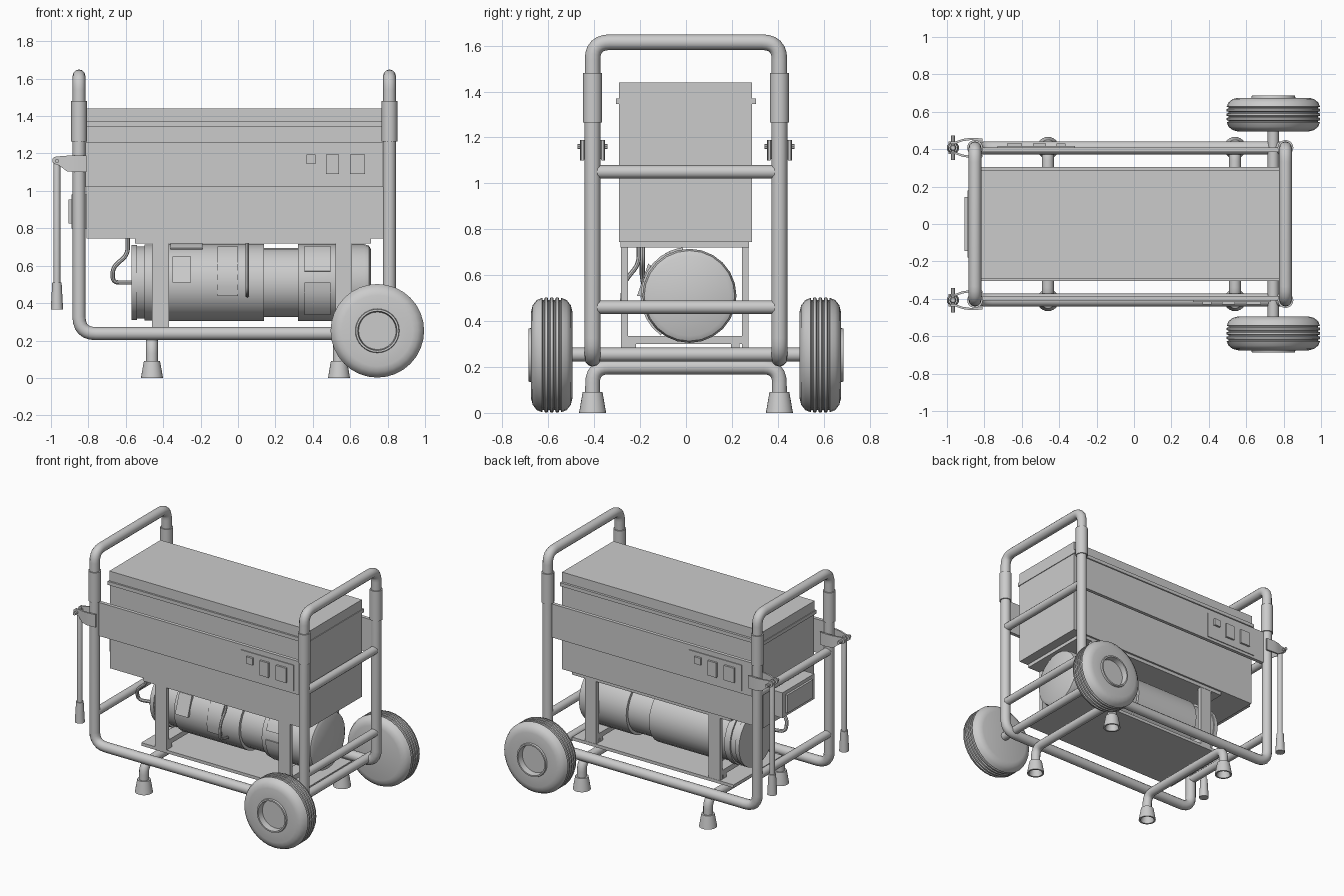
import bpy, bmesh
from math import cos, sin, pi, radians
from mathutils import Vector

if "Cube" in bpy.data.objects:
    bpy.data.objects.remove(bpy.data.objects["Cube"])


def finish(name, bm, angle=35):
    bmesh.ops.remove_doubles(bm, verts=bm.verts, dist=1e-5)
    bmesh.ops.recalc_face_normals(bm, faces=bm.faces)
    me = bpy.data.meshes.new(name)
    bm.to_mesh(me)
    bm.free()
    ob = bpy.data.objects.new(name, me)
    bpy.context.collection.objects.link(ob)
    bpy.ops.object.select_all(action='DESELECT')
    ob.select_set(True)
    bpy.context.view_layer.objects.active = ob
    bpy.ops.object.shade_smooth_by_angle(angle=radians(angle))
    return ob


def box(name, x, y, z):
    bm = bmesh.new()
    bmesh.ops.create_cube(bm, size=1)
    for v in bm.verts:
        v.co = [(r[0] + r[1]) / 2 + c * (r[1] - r[0]) for r, c in zip((x, y, z), v.co)]
    return finish(name, bm)


def lathe(name, prof, axis, origin, n=24, arc=None):
    """Turn (along, radius) points round an axis; arc gives a closed partial sweep."""
    bm = bmesh.new()
    a0, a1 = arc or (0, 360)
    rings = []
    for i in range(n + 1 if arc else n):
        t = radians(a0 + (a1 - a0) * i / n)
        ring = []
        for a, r in prof:
            c, s = r * cos(t), r * sin(t)
            p = {'x': (a, -c, s), 'y': (c, a, s), 'z': (c, s, a)}[axis]
            ring.append(bm.verts.new(Vector(p) + Vector(origin)))
        rings.append(ring)
    m = len(prof)
    for i in range(n):
        A, B = rings[i], rings[(i + 1) % len(rings)]
        for j in range(m if arc else m - 1):
            k = (j + 1) % m
            bm.faces.new((A[j], A[k], B[k], B[j]))
    if arc:
        bm.faces.new(rings[0])
        bm.faces.new(rings[-1])
    return finish(name, bm)


def pipe(name, pts, r, bend=0.0, res=4, steps=6):
    """Round tube along a path with filleted corners."""
    pts = [Vector(p) for p in pts]
    path = [pts[0]]
    for a, b, c in zip(pts, pts[1:], pts[2:]):
        p, q = b + (a - b).normalized() * bend, b + (c - b).normalized() * bend
        for i in range(steps + 1):
            t = i / steps
            path.append(p * (1 - t) ** 2 + b * 2 * t * (1 - t) + q * t * t)
    path.append(pts[-1])
    cu = bpy.data.curves.new(name, 'CURVE')
    cu.dimensions = '3D'
    cu.bevel_depth, cu.bevel_resolution, cu.use_fill_caps = r, res, True
    sp = cu.splines.new('POLY')
    sp.points.add(len(path) - 1)
    for s, p in zip(sp.points, path):
        s.co = (*p, 1)
    tmp = bpy.data.objects.new(name + "_path", cu)
    bpy.context.collection.objects.link(tmp)
    bm = bmesh.new()
    me = tmp.to_mesh()
    bm.from_mesh(me)
    tmp.to_mesh_clear()
    bpy.data.objects.remove(tmp)
    return finish(name, bm)


XL, XR, Y = -0.85, 0.81, 0.407

# Tubular frame: side loops, end handles, sleeves, cross bars
for s in (-1, 1):
    pipe("side_frame", [(XL, s*Y, 1.3), (XL, s*Y, .237), (XR, s*Y, .237), (XR, s*Y, 1.3)], .035, .09)
for x in (XL, XR):
    pipe("top_handle", [(x, -Y, 1.3), (x, -Y, 1.615), (x, Y, 1.615), (x, Y, 1.3)], .034, .075)
    for s in (-1, 1):
        lathe("handle_sleeve", [(1.265, 0), (1.265, .042), (1.48, .042), (1.48, 0)], 'z', (x, s*Y, 0), 20)
    for z in (.46, 1.05):
        pipe("cross_bar", [(x, -Y, z), (x, Y, z)], .029)

# Feet
for x in (-.46, .54):
    pipe("foot_tube", [(x, -Y, .06), (x, -Y, .2), (x, Y, .2), (x, Y, .06)], .032, .07)
    for s in (-1, 1):
        lathe("rubber_foot", [(.09, 0), (.09, .043), (.075, .046), (0, .059), (0, .047),
                              (.05, .036), (.05, 0)], 'z', (x, s*Y, 0))

# Axle and wheels
pipe("axle", [(.745, -.6, .254), (.745, .6, .254)], .03)
tread = [(-.09, 0), (-.09, .19), (-.083, .217), (-.065, .24), (-.045, .248)]
for g in (-.036, -.012, .012, .036):
    tread += [(g - .006, .25), (g - .003, .24), (g + .003, .24), (g + .006, .25)]
tread += [(.045, .248), (.065, .24), (.083, .217), (.09, .19), (.09, .118),
          (.102, .115), (.102, .105), (.06, .1), (.06, 0)]
for s in (-1, 1):
    lathe("wheel", [(a * s, r) for a, r in tread], 'y', (.745, s * .585, .252), 32)

# Tank housing and lid
box("housing", (-.81, .78), (-.292, .288), (.745, 1.345))
box("lid_rim", (-.82, .785), (-.305, .305), (1.345, 1.37))
box("lid", (-.815, .78), (-.292, .288), (1.37, 1.44))
box("left_vent_box", (-.89, -.8), (-.18, .18), (.8, .98))
box("left_vent_cover", (-.905, -.88), (-.145, .145), (.825, .955))

# Side panels with switches, one turned half round at the back
for s in (-1, 1):
    def on_side(name, x0, x1, z, d0, d1):
        box(name, sorted((-s * x0, -s * x1)), sorted((s * d0, s * d1)), z)
    box("side_panel", (-.84, .8), sorted((s * .385, s * .41)), (1.02, 1.26))
    on_side("control_plate", .315, .73, (1.04, 1.225), .40, .416)
    on_side("small_switch", .365, .415, (1.145, 1.195), .41, .43)
    on_side("socket_left", .47, .54, (1.09, 1.195), .41, .43)
    on_side("socket_right", .60, .68, (1.09, 1.195), .41, .43)

# Engine cradle
box("cradle_top", (-.55, .71), (-.285, .275), (.72, .747))
box("cradle_base", (-.57, .71), (-.28, .275), (.25, .272))
for x in (-.415, .565):
    for y in (-.268, .258):
        box("cradle_post", (x - .045, x + .045), (y - .015, y + .015), (.265, .73))
    box("saddle_top", (x - .045, x + .045), (-.255, .245), (.3, .336))
    for y in (-.235, .215):
        box("saddle_leg", (x - .045, x + .045), (y - .018, y + .018), (.265, .32))

# Engine body along x
C = (0, .015, .51)
lathe("engine_body", [(-.57, 0), (-.57, .2), (-.54, .2), (-.54, .192), (-.5, .192), (-.5, .203),
                      (-.455, .203), (-.455, .19), (-.375, .19), (-.375, .205), (.14, .205),
                      (.14, .185), (.32, .185), (.32, .205), (.675, .205), (.7, .197),
                      (.712, .175), (.712, 0)], 'x', C)


def patch(name, x0, x1, a0, a1, r, n=6):
    lathe(name, [(x0, .18), (x0, r), (x1, r), (x1, .18)], 'x', C, n, (a0, a1))


patch("square_cover", -.35, -.25, 0, 38, .228, 1)
patch("upper_strip", -.36, -.19, 60, 82, .213, 3)
patch("engine_strap", -.11, 0, -20, 65, .213)
patch("upper_plate", .355, .495, 17, 66, .213, 4)
patch("lower_plate", .355, .495, -54, 0, .213, 4)

# Hoses
pipe("end_hose", [(-.59, -.19, .76), (-.59, -.19, .66), (-.67, -.19, .59), (-.67, -.17, .51),
                  (-.55, -.14, .51)], .012, .035, 2)
pipe("side_hose", [(.05, -.205, .74), (.05, -.205, .65), (.05, -.27, .57), (.05, -.28, .46),
                   (.05, -.19, .44)], .01, .035, 2)

# Hanging carry levers at the left end
for s in (-1, 1):
    o = (-.968, s * Y, 0)
    for e in (-1, 1):
        bm = bmesh.new()
        rows = []
        for x, zb, zt, d in ((-.81, 1.1, 1.19, .044), (-.87, 1.1, 1.19, .048), (-.915, 1.105, 1.188, .042),
                             (-.955, 1.135, 1.185, .028), (-.982, 1.145, 1.182, .028),
                             (-.993, 1.155, 1.172, .028)):
            rows.append([bm.verts.new((x, s * Y + e * (d + k), z))
                         for k, z in ((-.006, zb), (.006, zb), (.006, zt), (-.006, zt))])
        for A, B in zip(rows, rows[1:]):
            for j in range(4):
                bm.faces.new((A[j], A[j - 1], B[j - 1], B[j]))
        bm.faces.new(rows[0])
        bm.faces.new(rows[-1])
        finish("lever_bracket", bm)
    pipe("lever_pin", [(-.968, s * Y - .065, 1.16), (-.968, s * Y + .065, 1.16)], .011, 0, 2)
    lathe("lever_rod", [(.5, 0), (.5, .018), (1.16, .018), (1.18, .012), (1.18, 0)], 'z', o, 16)
    lathe("lever_grip", [(.365, 0), (.365, .033), (.51, .025), (.51, 0)], 'z', o, 16)
